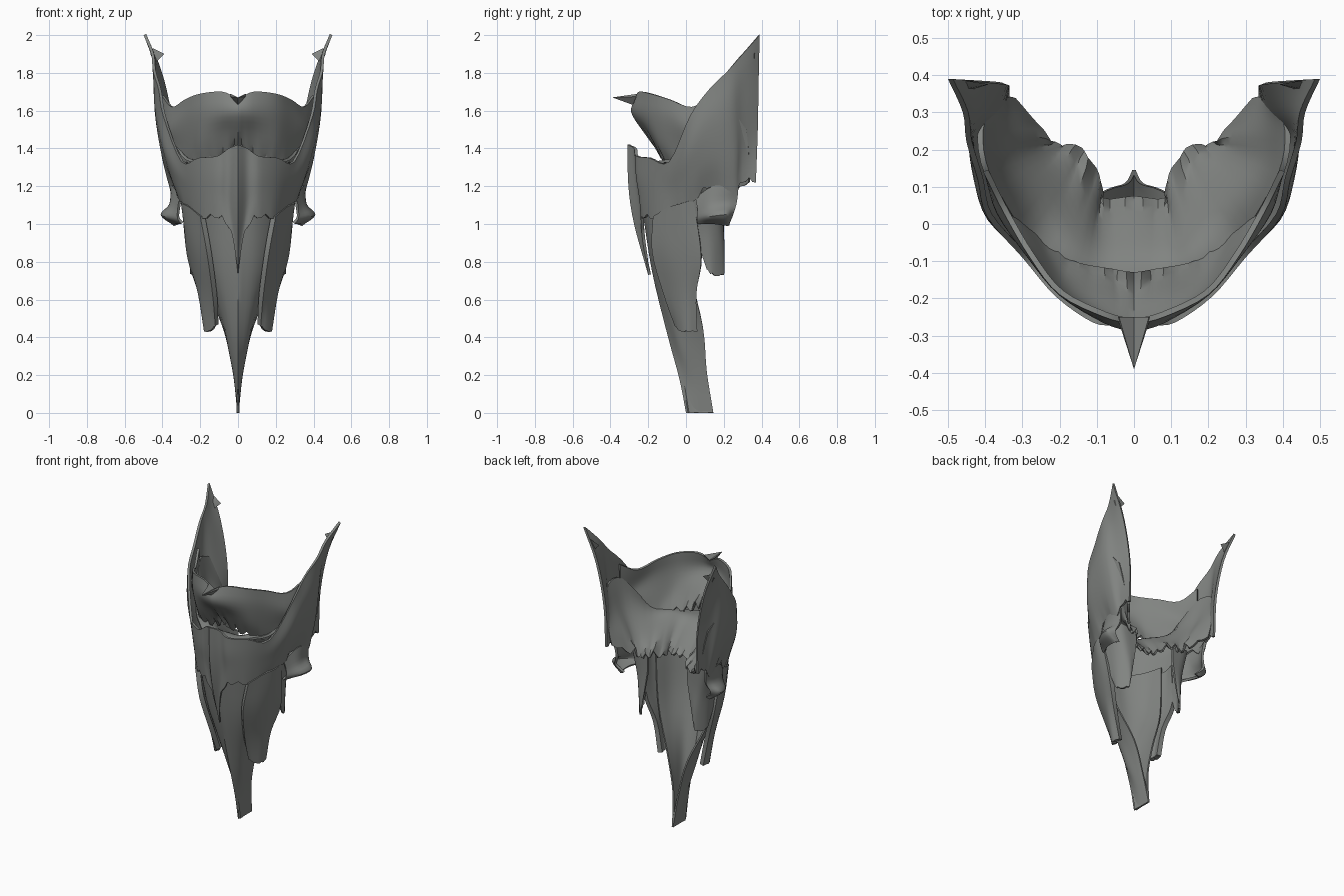
import bpy, bmesh, math, random
from mathutils import Vector

random.seed(4)
GREY = bpy.data.materials.new("weathered grey")
GREY.diffuse_color = (0.22, 0.23, 0.22, 1)


def spline(pts, sub):
    """Catmull-Rom curve through the points."""
    p = [Vector(q) for q in pts]
    p = [2 * p[0] - p[1]] + p + [2 * p[-1] - p[-2]]
    out = []
    for i in range(1, len(p) - 2):
        a, b, c, d = p[i - 1:i + 3]
        for k in range(sub):
            t = k / sub
            out.append(0.5 * (2 * b + (c - a) * t + (2 * a - 5 * b + 4 * c - d) * t * t
                              + (3 * b - a - 3 * c + d) * t ** 3))
    return out + [p[-2]]


def finish(name, bm, thick=0.0):
    me = bpy.data.meshes.new(name)
    bm.to_mesh(me)
    bm.free()
    me.materials.append(GREY)
    ob = bpy.data.objects.new(name, me)
    bpy.context.collection.objects.link(ob)
    mir = ob.modifiers.new("mirror", 'MIRROR')
    mir.merge_threshold = 0.002
    if thick:
        sol = ob.modifiers.new("thickness", 'SOLIDIFY')
        sol.thickness = thick
        sol.offset = -1
    bpy.ops.object.select_all(action='DESELECT')
    ob.select_set(True)
    bpy.context.view_layer.objects.active = ob
    bpy.ops.object.convert(target='MESH')
    bpy.ops.object.shade_smooth_by_angle(angle=math.radians(35))


def plate(name, cols, jag=0.0, thick=0.015, sub=4):
    """Curved sheet through columns (front to rear, each top to bottom), ragged lower edge."""
    downs = [spline(c, sub) for c in cols]
    rows = [spline(r, sub) for r in zip(*downs)]
    n = len(rows) - 1
    tooth = [random.uniform(0.3, 1) * jag * (i % 3 == 1) for i in range(len(rows[0]))]
    bm = bmesh.new()
    grid = []
    for j, row in enumerate(rows):
        w = (j / n) ** 5
        grid.append([bm.verts.new((p.x, p.y, p.z + tooth[i] * w)) for i, p in enumerate(row)])
    for j in range(n):
        for i in range(len(grid[0]) - 1):
            bm.faces.new((grid[j][i], grid[j + 1][i], grid[j + 1][i + 1], grid[j][i + 1]))
    finish(name, bm, thick)


def spike(name, base, tip):
    """Closed pyramid from a base ring to a tip."""
    bm = bmesh.new()
    ring = [bm.verts.new(p) for p in base]
    top = bm.verts.new(tip)
    bm.faces.new(ring)
    for i in range(len(ring)):
        bm.faces.new((ring[i - 1], ring[i], top))
    bmesh.ops.recalc_face_normals(bm, faces=bm.faces[:])
    finish(name, bm)


# main shell: front keel, flanks and tall rear wings
plate("wing_shell", [
    [(0, -.31, 1.42), (0, -.305, 1.2), (0, -.275, 1.0), (0, -.2, .73)],
    [(.05, -.275, 1.40), (.05, -.265, 1.25), (.05, -.245, 1.1), (.035, -.235, .95)],
    [(.11, -.265, 1.36), (.11, -.26, 1.25), (.11, -.245, 1.15), (.105, -.23, 1.03)],
    [(.21, -.195, 1.35), (.205, -.19, 1.25), (.20, -.18, 1.15), (.19, -.17, 1.03)],
    [(.30, -.09, 1.33), (.29, -.085, 1.25), (.28, -.07, 1.17), (.265, -.06, 1.07)],
    [(.395, .02, 1.57), (.39, .01, 1.4), (.35, .02, 1.25), (.31, .04, 1.12)],
    [(.42, .12, 1.71), (.43, .12, 1.55), (.395, .13, 1.35), (.34, .14, 1.20)],
    [(.45, .22, 1.81), (.44, .23, 1.6), (.40, .25, 1.35), (.355, .24, 1.15)],
    [(.46, .30, 1.90), (.42, .30, 1.7), (.385, .30, 1.45), (.35, .30, 1.22)],
    [(.50, .39, 2.00), (.41, .385, 1.78), (.355, .38, 1.5), (.35, .37, 1.22)]], jag=.03)

# upper collar with ragged lower edge
plate("collar", [
    [(0, -.27, 1.66), (0, -.29, 1.59), (0, -.22, 1.48), (0, -.14, 1.37)],
    [(.08, -.25, 1.70), (.08, -.265, 1.59), (.08, -.20, 1.48), (.08, -.13, 1.34)],
    [(.20, -.19, 1.69), (.20, -.19, 1.58), (.19, -.16, 1.45), (.17, -.11, 1.33)],
    [(.28, -.09, 1.66), (.285, -.09, 1.55), (.265, -.07, 1.4), (.25, -.05, 1.3)],
    [(.35, .03, 1.62), (.37, .03, 1.5), (.35, .05, 1.4), (.33, .05, 1.3)],
    [(.405, .14, 1.68), (.40, .14, 1.5), (.37, .15, 1.35), (.33, .15, 1.22)]], jag=.06)

# sloping inner shelf with steep sides that ends in ragged teeth
plate("inner_shelf", [
    [(0, -.25, 1.30), (0, -.12, 1.30), (0, -.02, 1.22), (0, .065, 1.12)],
    [(.10, -.21, 1.30), (.09, -.11, 1.30), (.09, -.02, 1.22), (.085, .06, 1.12)],
    [(.19, -.14, 1.32), (.165, -.07, 1.32), (.14, .03, 1.24), (.105, .13, 1.12)],
    [(.30, -.03, 1.36), (.24, .04, 1.32), (.19, .12, 1.22), (.15, .20, 1.13)],
    [(.40, .13, 1.58), (.35, .15, 1.40), (.27, .18, 1.25), (.20, .20, 1.12)],
    [(.42, .25, 1.58), (.37, .25, 1.42), (.30, .25, 1.28), (.25, .24, 1.15)],
    [(.39, .32, 1.50), (.37, .33, 1.40), (.35, .335, 1.3), (.33, .33, 1.22)]], jag=.05)

# lower body that narrows into a pointed tail with a V section
plate("body_and_tail", [
    [(0, -.235, 1.10), (0, -.18, .75), (0, -.10, .42), (0, -.035, .18), (0, 0, 0)],
    [(.10, -.215, 1.10), (.095, -.15, .75), (.055, -.045, .40), (.02, .03, .18), (.004, .06, 0)],
    [(.20, -.14, 1.12), (.165, -.08, .75), (.07, .03, .42), (.025, .08, .2), (.004, .11, 0)],
    [(.26, -.04, 1.14), (.20, .02, .75), (.08, .09, .45), (.025, .11, .22), (.004, .145, 0)]],
    thick=.01)

# thick overlapping side plates on the lower body
plate("side_plate", [
    [(.20, -.175, 1.04), (.165, -.18, .85), (.135, -.12, .63), (.12, -.06, .46)],
    [(.26, -.09, 1.09), (.225, -.09, .85), (.18, -.06, .63), (.155, -.03, .43)],
    [(.30, -.02, 1.11), (.26, 0, .85), (.21, 0, .63), (.18, .01, .43)],
    [(.30, .04, 1.13), (.27, .08, .83), (.21, .055, .63), (.17, .06, .43)]], jag=.01, thick=.03)

# hanging rear flaps
plate("rear_flap", [
    [(.30, .03, 1.12), (.27, .06, .95), (.26, .08, .85), (.25, .11, .76)],
    [(.31, .12, 1.17), (.27, .13, 1.0), (.255, .14, .85), (.25, .14, .73)],
    [(.27, .19, 1.17), (.23, .19, 1.0), (.21, .20, .85), (.21, .20, .73)],
    [(.15, .20, 1.14), (.15, .20, 1.05), (.17, .20, .92), (.19, .20, .80)]], jag=.01)

# flared side lobes below the wings
plate("side_lobe", [
    [(.31, .05, 1.14), (.32, .06, 1.08), (.32, .06, 1.03), (.30, .06, 1.0)],
    [(.345, .14, 1.20), (.36, .13, 1.10), (.39, .13, 1.04), (.33, .14, 1.0)],
    [(.36, .22, 1.20), (.36, .21, 1.11), (.408, .21, 1.05), (.34, .22, .99)],
    [(.35, .28, 1.22), (.34, .27, 1.12), (.36, .25, 1.05), (.31, .23, 1.0)]])

# brow spike and wing barbs
spike("brow_spike", [(0, -.25, 1.665), (0, -.28, 1.63), (.045, -.25, 1.675), (.04, -.25, 1.69)],
      (0, -.39, 1.67))
spike("wing_barb", [(.44, .36, 1.85), (.465, .36, 1.90), (.45, .385, 1.93)], (.39, .375, 1.90))
